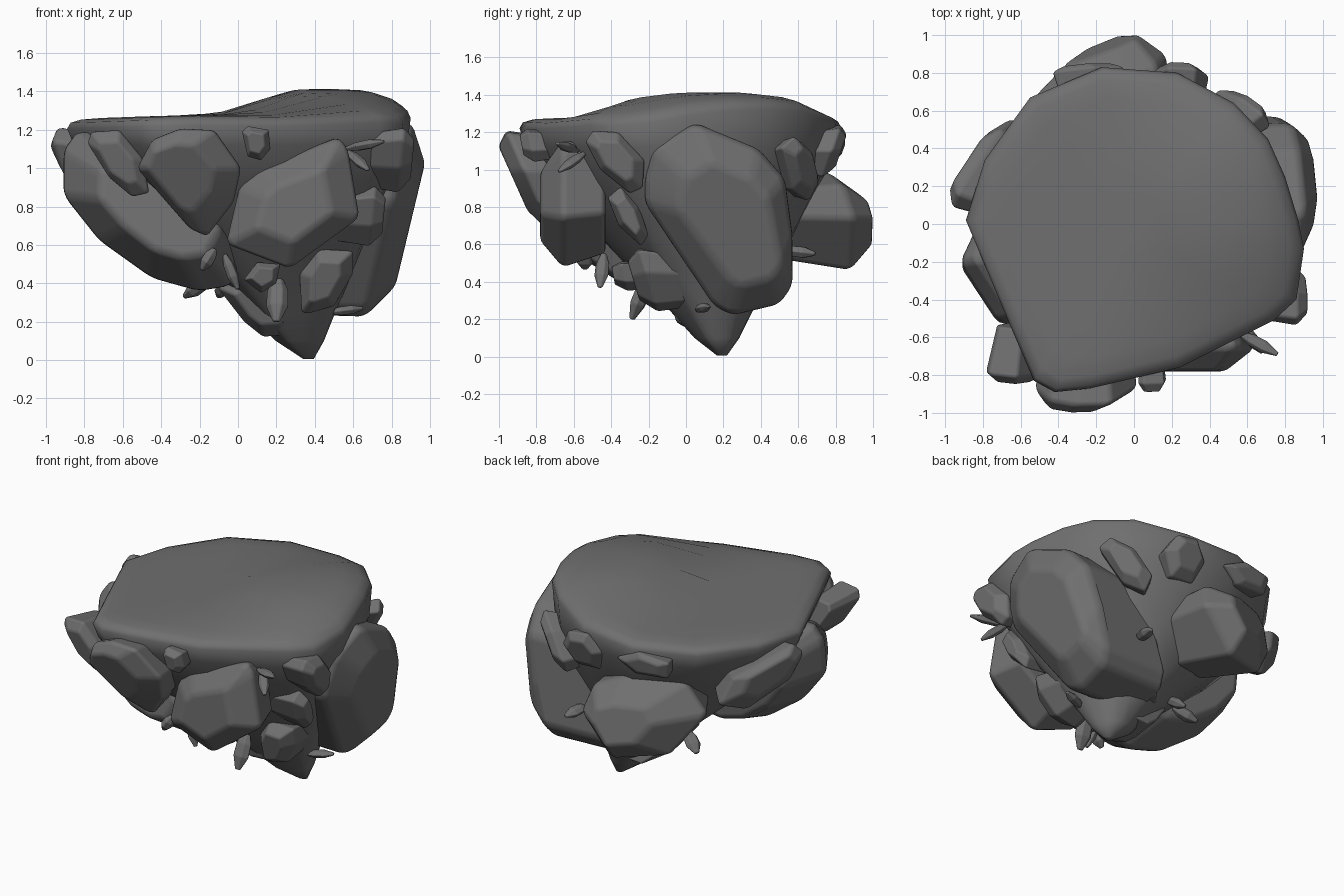
import bpy, bmesh, math, random
from mathutils import Vector

random.seed(4)
default_cube = bpy.data.objects.get("Cube")
if default_cube:
    bpy.data.objects.remove(default_cube, do_unlink=True)

stone = bpy.data.materials.new("dark grey stone")
stone.use_nodes = True
stone_colour = (0.16, 0.16, 0.16, 1)
stone.diffuse_color = stone_colour
stone.node_tree.nodes["Principled BSDF"].inputs["Base Color"].default_value = stone_colour


def finish(name, bm, bevel_width=0.0):
    """Turn a bmesh into a smooth shaded stone object with softened edges."""
    bmesh.ops.recalc_face_normals(bm, faces=bm.faces)
    for face in bm.faces:
        face.smooth = True
    mesh = bpy.data.meshes.new(name)
    bm.to_mesh(mesh)
    bm.free()
    mesh.materials.append(stone)
    obj = bpy.data.objects.new(name, mesh)
    bpy.context.collection.objects.link(obj)
    if bevel_width:
        bevel = obj.modifiers.new("worn edges", "BEVEL")
        bevel.width = bevel_width
        bevel.segments = 3
        bevel.limit_method = "ANGLE"
        bevel.angle_limit = math.radians(12)
        bevel.harden_normals = True
    return obj


def hull(name, points, bevel_width):
    """Wrap points in a faceted convex stone."""
    bm = bmesh.new()
    for point in points:
        bm.verts.new(point)
    result = bmesh.ops.convex_hull(bm, input=bm.verts)
    spare = {item for key in ("geom_interior", "geom_unused")
             for item in result[key] if isinstance(item, bmesh.types.BMVert)}
    bmesh.ops.delete(bm, geom=list(spare), context="VERTS")
    bmesh.ops.dissolve_limit(bm, angle_limit=math.radians(9),
                             verts=bm.verts, edges=bm.edges)
    return finish(name, bm, bevel_width)


def rock(name, angle, depth, bulge, thickness, slope, outline, shift=(0, 0), front=0.62, back=0.8):
    """Stone given by its outline (sideways, height) seen from a compass angle.
    The depth runs outward, the slope leans the stone with height, and the
    front face is a smaller copy of the outline, moved by the shift."""
    turn = math.radians(angle)
    side = Vector((math.cos(turn), math.sin(turn), 0))
    out = Vector((math.sin(turn), -math.cos(turn), 0))
    centre = sum((Vector(p) for p in outline), Vector((0, 0))) / len(outline)
    radius = sum((Vector(p) - centre).length for p in outline) / len(outline)
    points = []
    for scale, offset in ((1, 0), (front, bulge), (back, -thickness)):
        for p in outline:
            flat = centre + (Vector(p) - centre) * scale
            if offset > 0:
                flat += Vector(shift) + Vector((random.uniform(-1, 1), 0)) * radius * 0.06
            distance = depth + offset + slope * (flat.y - centre.y)
            points.append(side * flat.x + out * distance + Vector((0, 0, flat.y)))
    return hull(name, points, radius * 0.08)


def shard(name, start, end, radius):
    """Small six sided pebble splinter, blunt at both ends."""
    start, end = Vector(start), Vector(end)
    axis = end - start
    turn = axis.to_track_quat("Z", "Y")
    points = []
    for along, scale in ((0, 0.4), (0.3, 0.95), (0.65, 1), (1, 0.35)):
        for i in range(6):
            a = i * math.tau / 6
            ring = Vector((math.cos(a), math.sin(a) * 0.75, 0)) * radius * scale
            points.append(start + axis * along + turn @ ring)
    return hull(name, points, radius * 0.12)


# Main island: rings from the domed top down to the off-centre tip
rim = [(-.53, -.83), (-.42, -.89), (-.23, -.87), (.24, -.76), (.74, -.51), (.86, -.4),
       (.9, -.13), (.87, .02), (.8, .25), (.71, .45), (.53, .64), (.23, .8), (-.17, .83),
       (-.55, .67), (-.79, .34), (-.89, .02), (-.65, -.55)]


def top_height(x, y):
    spread = ((x - .5) / .45) ** 2 + ((y - .14) / .65) ** 2
    return 1.25 + 0.025 * math.exp(-(x + .2) ** 2 * 3) + 0.157 * math.exp(-spread ** 1.6)


def build_island():
    bm = bmesh.new()
    rings = []
    for scale, drop in ((.2, 0), (.4, 0), (.6, 0), (.8, 0), (.92, .005), (.98, .02), (1, .05)):
        ring = []
        for x, y in rim:
            x, y = x * scale, y * scale
            ring.append(bm.verts.new((x, y, top_height(x, y) - drop)))
        rings.append(ring)
    for scale, z in ((.97, 1.12), (.85, .93), (.66, .7), (.46, .48), (.27, .26), (.14, .1), (.03, .005)):
        lean = (1 - scale) ** 1.1
        rings.append([bm.verts.new((x * scale + .38 * lean, y * scale + .2 * lean, z))
                      for x, y in rim])
    count = len(rim)
    for upper, lower in zip(rings, rings[1:]):
        for i in range(count):
            j = (i + 1) % count
            bm.faces.new((upper[i], upper[j], lower[j], lower[i]))
    bm.faces.new(rings[0])
    bm.faces.new(rings[-1])
    return finish("island_body", bm)


build_island()

# Large boulders around the sides
rock("left_boulder", 0, .24, .3, .3, -.12,
     [(-.92, 1.1), (-.92, .86), (-.73, .62), (-.45, .42), (-.2, .35), (-.02, .38),
      (.05, .6), (-.2, 1.18), (-.85, 1.2)], (.04, .02), .6, .7)
rock("right_boulder", 90, .78, .12, .5, .24,
     [(-.22, .95), (-.18, 1.12), (.05, 1.25), (.39, 1.11), (.53, .95), (.57, .65), (.57, .38),
      (.5, .28), (.25, .22), (.15, .27), (-.06, .6), (-.22, .82)], (.05, -.02), .64, .97)
rock("front_boulder", 0, .66, .12, .23, 0,
     [(-.07, .6), (0, .9), (.1, 1), (.53, 1.17), (.58, 1.1), (.64, .74), (.27, .47)],
     (0, -.03), .55)
rock("front_left_boulder", 0, .85, .08, .3, .45,
     [(-.53, 1), (-.45, 1.15), (-.3, 1.21), (-.12, 1.2), (.02, 1), (-.02, .82),
      (-.16, .64), (-.25, .68)], (-.06, .01))
rock("back_boulder", 200, .78, .15, .4, -.22,
     [(-.47, .74), (-.4, .92), (-.2, .99), (.2, .99), (.35, .8), (.12, .52), (-.25, .46)],
     (-.1, -.02), .5)

# Medium rocks under the rim
rock("left_back_rock", 240, .86, .06, .2, .15,
     [(-.17, .86), (-.08, 1.05), (.33, 1.22), (.41, 1.14), (.32, .95), (.03, .79)], (.02, .03))
rock("corner_rock", -6, .84, .05, .25, .2,
     [(-.7, 1.13), (-.68, 1.19), (-.53, 1.2), (-.41, 1.05), (-.38, .87), (-.47, .85), (-.59, .95)])
rock("right_front_rock", 90, .85, .06, .2, .1,
     [(-.54, 1.15), (-.5, 1.21), (-.36, 1.2), (-.22, 1.05), (-.23, .9), (-.3, .87), (-.46, 1)])
rock("right_middle_rock", 90, .7, .06, .2, .1,
     [(-.42, .85), (-.35, .91), (-.25, .8), (-.2, .65), (-.24, .59), (-.36, .7)])
rock("right_back_rock", 135, .84, .05, .15, .3,
     [(-.15, 1.12), (-.07, 1.18), (.08, 1.1), (.19, .93), (.14, .83), (0, .89)])
rock("back_rock", 180, .78, .05, .15, .35,
     [(-.4, 1.1), (-.33, 1.22), (-.18, 1.24), (-.08, 1.12), (-.14, .97), (-.31, .96)])
rock("back_ledge_rock", 185, .83, .03, .15, .2,
     [(-.03, 1.14), (.14, 1.22), (.36, 1.19), (.34, 1.07), (.1, 1.05)])

# Small rocks near the tip and on the front
rock("front_pebble", 0, .83, .05, .12, .2,
     [(.02, 1.19), (.05, 1.22), (.16, 1.2), (.17, 1.1), (.12, 1.04), (.05, 1.06)])
rock("lower_front_rock", 0, .2, .08, .25, .3,
     [(.33, .25), (.32, .45), (.42, .58), (.6, .57), (.6, .45), (.5, .28), (.36, .24)])
rock("lower_pebble", 0, .33, .06, .25, .2,
     [(.03, .42), (.1, .51), (.22, .5), (.2, .4), (.12, .35)])
rock("tip_lump", 0, -.02, .1, .25, .3,
     [(-.11, .38), (.03, .2), (.13, .12), (.28, .13), (.36, .35), (.1, .5)])
rock("tip_block", 135, .47, .05, .15, .6,
     [(-.06, .27), (0, .38), (.2, .39), (.18, .28)], front=.75)

# Splinters scattered between the boulders
splinters = [
    ((.21, -.2, .43), (.2, -.29, .2), .06), ((-.07, -.44, .55), (0, -.46, .37), .04),
    ((-.12, -.54, .58), (-.19, -.54, .47), .05), ((.56, -.58, 1.1), (.76, -.69, 1.14), .035),
    ((.57, -.54, 1.09), (.68, -.68, .99), .035), ((.48, .06, .25), (.65, .12, .27), .035),
    ((-.15, .2, .42), (-.28, .28, .33), .05), ((.4, .52, .57), (.44, .69, .55), .045),
    ((-.05, .25, .42), (-.1, .38, .33), .045)]
for number, (start, end, radius) in enumerate(splinters, 1):
    shard(f"splinter_{number}", start, end, radius)
